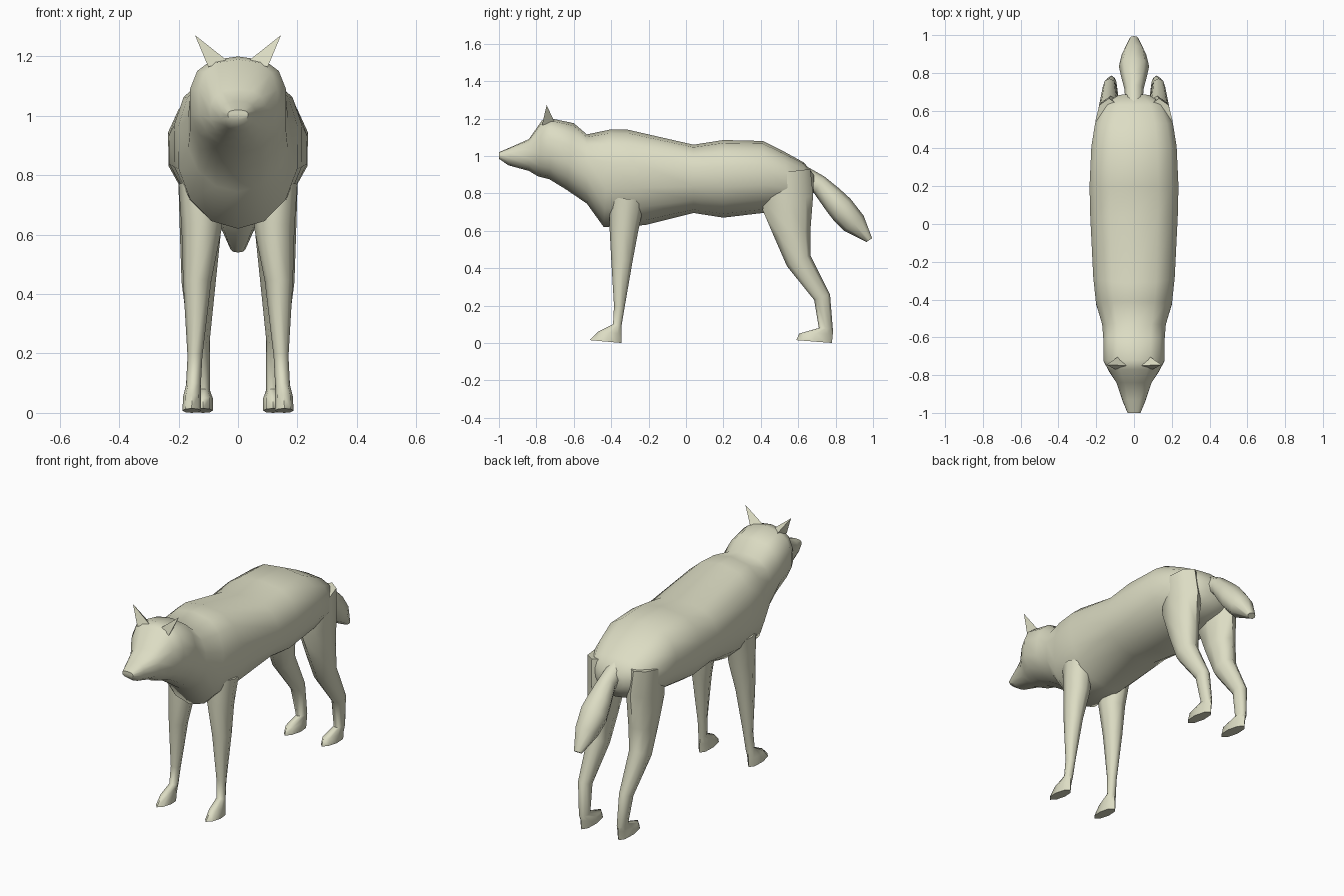
import bpy, bmesh, math
from mathutils import Vector

cube = bpy.data.objects.get("Cube")
if cube:
    bpy.data.objects.remove(cube, do_unlink=True)

fur = bpy.data.materials.new("pale_fur")
fur.use_nodes = True
fur_colour = (0.72, 0.72, 0.55, 1)
fur.diffuse_color = fur_colour
fur.node_tree.nodes["Principled BSDF"].inputs["Base Color"].default_value = fur_colour


def finish(name, bm, mirrored, angle):
    """Turn a bmesh into a smooth shaded object, mirrored across x if asked."""
    bmesh.ops.recalc_face_normals(bm, faces=bm.faces)
    mesh = bpy.data.meshes.new(name)
    bm.to_mesh(mesh)
    bm.free()
    mesh.materials.append(fur)
    obj = bpy.data.objects.new(name, mesh)
    bpy.context.collection.objects.link(obj)
    if mirrored:
        obj.modifiers.new("Mirror", 'MIRROR').use_mirror_merge = False
    bpy.ops.object.select_all(action='DESELECT')
    obj.select_set(True)
    bpy.context.view_layer.objects.active = obj
    bpy.ops.object.shade_smooth_by_angle(angle=math.radians(angle))
    return obj


def loft(name, sections, sides=12, square=1.0, mirrored=False, angle=60):
    """Skin rings, each spanning point a to point b in the side plane and
    x_min to x_max across; square below one flattens the a half."""
    bm = bmesh.new()
    rings = []
    for ya, za, yb, zb, x_min, x_max in sections:
        a, b = Vector((0, ya, za)), Vector((0, yb, zb))
        ring = []
        for i in range(sides):
            t = math.tau * i / sides
            c, s = math.cos(t), math.sin(t)
            power = square if c > 0 else 1.0
            c = math.copysign(abs(c) ** power, c)
            s = math.copysign(abs(s) ** power, s)
            p = (a + b) / 2 + (a - b) / 2 * c
            p.x = (x_min + x_max) / 2 + (x_max - x_min) / 2 * s
            ring.append(bm.verts.new(p))
        rings.append(ring)
    for low, high in zip(rings, rings[1:]):
        for i in range(sides):
            j = (i + 1) % sides
            bm.faces.new((low[i], low[j], high[j], high[i]))
    bm.faces.new(rings[0])
    bm.faces.new(rings[-1])
    return finish(name, bm, mirrored, angle)


def centred(rows):
    """Expand a half width into a symmetric x range."""
    return [(*row[:-1], -row[-1], row[-1]) for row in rows]


# Head, neck and trunk: top y, z, bottom y, z, half width
trunk = [
    (-1.0, 1.02, -1.0, 0.985, 0.035),
    (-0.93, 1.05, -0.95, 0.95, 0.06),
    (-0.84, 1.09, -0.84, 0.92, 0.095),
    (-0.77, 1.19, -0.79, 0.89, 0.135),
    (-0.72, 1.2, -0.73, 0.875, 0.165),
    (-0.6, 1.175, -0.64, 0.82, 0.165),
    (-0.53, 1.115, -0.53, 0.745, 0.172),
    (-0.41, 1.14, -0.44, 0.62, 0.205),
    (-0.31, 1.14, -0.22, 0.63, 0.22),
    (0.04, 1.06, 0.04, 0.695, 0.236),
    (0.2, 1.085, 0.2, 0.67, 0.24),
    (0.41, 1.08, 0.41, 0.695, 0.23),
    (0.53, 1.02, 0.54, 0.71, 0.21),
    (0.63, 0.965, 0.64, 0.74, 0.165),
    (0.685, 0.9, 0.68, 0.8, 0.08),
]
loft("body", centred(trunk), sides=14, square=0.75)

# Tail: upper y, z, lower y, z, half width
tail = [
    (0.6, 0.97, 0.62, 0.84, 0.045),
    (0.74, 0.89, 0.685, 0.8, 0.05),
    (0.82, 0.825, 0.755, 0.7, 0.07),
    (0.88, 0.77, 0.79, 0.655, 0.08),
    (0.95, 0.68, 0.845, 0.6, 0.065),
    (0.995, 0.56, 0.965, 0.54, 0.025),
]
loft("tail", centred(tail), sides=8)

# Front legs with paws: front y, z, back y, z, inner x, outer x
front_leg = [
    (-0.41, 0.78, -0.22, 0.76, 0.06, 0.2),
    (-0.41, 0.64, -0.255, 0.6, 0.055, 0.19),
    (-0.4, 0.45, -0.285, 0.44, 0.09, 0.185),
    (-0.385, 0.2, -0.33, 0.18, 0.12, 0.17),
    (-0.39, 0.1, -0.345, 0.09, 0.125, 0.175),
    (-0.47, 0.06, -0.345, 0.05, 0.125, 0.185),
    (-0.515, 0.015, -0.345, 0.0, 0.125, 0.187),
]
loft("front_legs", front_leg, sides=8, mirrored=True)

# Hind legs with thigh, hock and paw
hind_leg = [
    (0.42, 0.9, 0.665, 0.93, 0.06, 0.205),
    (0.41, 0.71, 0.68, 0.79, 0.045, 0.2),
    (0.47, 0.57, 0.665, 0.6, 0.06, 0.195),
    (0.54, 0.41, 0.665, 0.47, 0.075, 0.19),
    (0.685, 0.23, 0.77, 0.26, 0.095, 0.165),
    (0.71, 0.08, 0.785, 0.075, 0.095, 0.145),
    (0.605, 0.05, 0.785, 0.05, 0.085, 0.15),
    (0.59, 0.015, 0.78, 0.0, 0.085, 0.15),
]
loft("hind_legs", hind_leg, sides=8, mirrored=True)

# Ears: slim triangular spikes leaning outward
bm = bmesh.new()
corners = [(0.035, -0.75, 1.185), (0.1, -0.77, 1.165), (0.08, -0.7, 1.175)]
base = [bm.verts.new(c) for c in corners]
tip = bm.verts.new((0.145, -0.745, 1.272))
bm.faces.new(base)
for i, v in enumerate(base):
    bm.faces.new((v, base[(i + 1) % len(base)], tip))
finish("ears", bm, True, 30)
